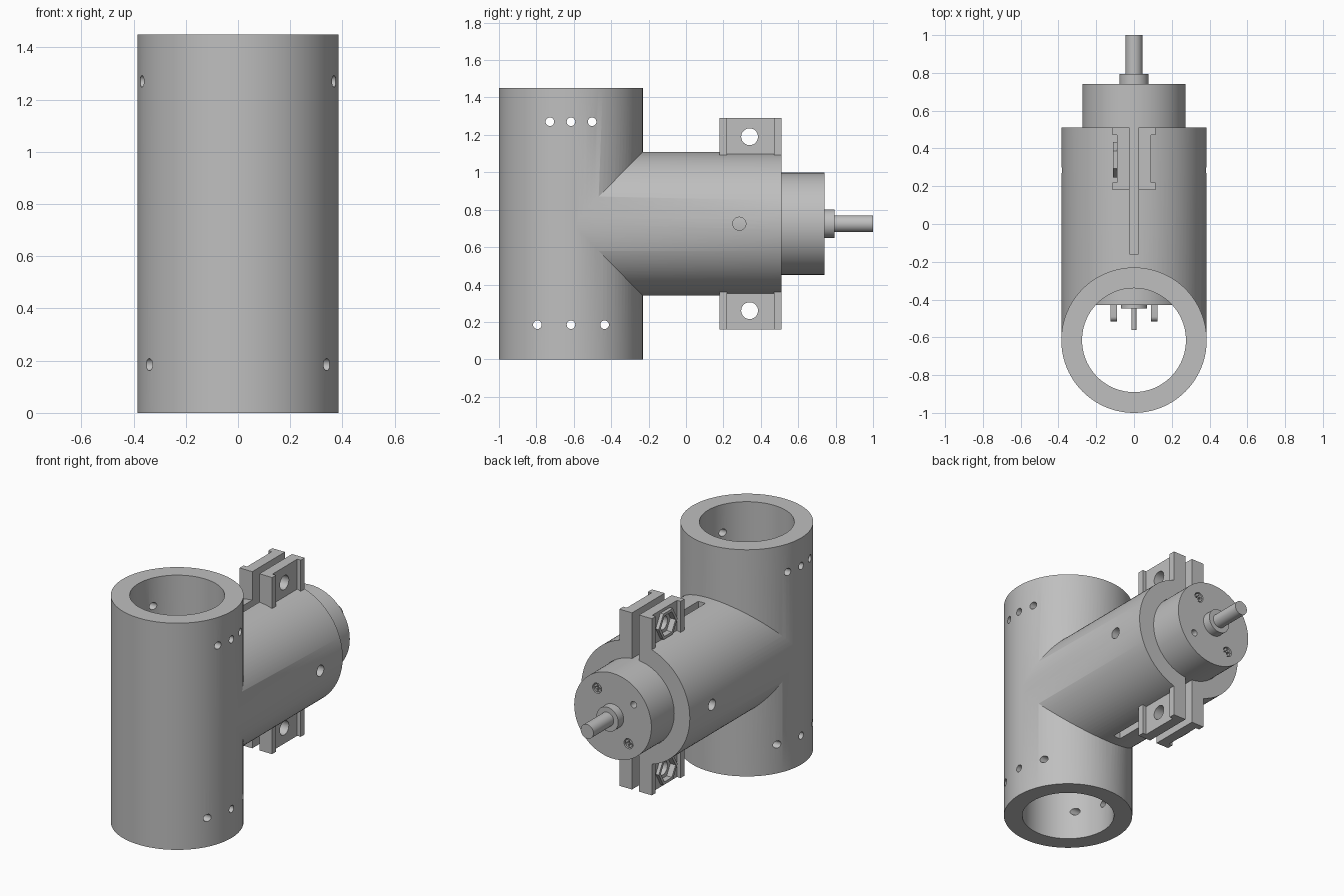
import bpy, math

cube = bpy.data.objects.get("Cube")
if cube:
    bpy.data.objects.remove(cube, do_unlink=True)

MID = 0.725          # height of the motor axis
TUBE_Y = -0.615      # axis of the upright tube
RADIUS = 0.385
BORE = 0.275
CLAMP_Y = 0.34
QUARTER = math.pi / 2

grey = bpy.data.materials.new("plain_grey")
grey.use_nodes = True
grey.diffuse_color = (0.52, 0.52, 0.52, 1)
grey.node_tree.nodes["Principled BSDF"].inputs["Base Color"].default_value = (0.52, 0.52, 0.52, 1)


def cylinder(name, axis, r, start, end, a, b, sides=32):
    """Cylinder from start to end along an axis; a, b are the other two coordinates in order."""
    mid = (start + end) / 2
    loc = {"x": (mid, a, b), "y": (a, mid, b), "z": (a, b, mid)}[axis]
    rot = {"x": (0, QUARTER, 0), "y": (QUARTER, 0, 0), "z": (0, 0, 0)}[axis]
    bpy.ops.mesh.primitive_cylinder_add(vertices=sides, radius=r, depth=end - start,
                                        location=loc, rotation=rot)
    ob = bpy.context.object
    ob.name = name
    bpy.ops.object.transform_apply(location=True, rotation=True, scale=True)
    ob.data.materials.append(grey)
    return ob


def box(name, x, y, z):
    """Box given by its (low, high) range on each axis."""
    ranges = (x, y, z)
    bpy.ops.mesh.primitive_cube_add(size=1, location=[(lo + hi) / 2 for lo, hi in ranges])
    ob = bpy.context.object
    ob.name = name
    ob.scale = [hi - lo for lo, hi in ranges]
    bpy.ops.object.transform_apply(location=True, rotation=True, scale=True)
    ob.data.materials.append(grey)
    return ob


def combine(target, operation, tools):
    for tool in tools:
        bpy.context.view_layer.objects.active = target
        mod = target.modifiers.new("bool", "BOOLEAN")
        mod.operation = operation
        mod.solver = "EXACT"
        mod.object = tool
        bpy.ops.object.modifier_apply(modifier=mod.name)
        bpy.data.objects.remove(tool, do_unlink=True)


def smooth(ob):
    bpy.ops.object.select_all(action="DESELECT")
    ob.select_set(True)
    bpy.context.view_layer.objects.active = ob
    bpy.ops.object.shade_smooth_by_angle(angle=math.radians(30))


# Housing: upright tube, motor tube and the clamp ears
housing = cylinder("tee_housing", "z", RADIUS, 0, 1.45, 0, TUBE_Y, 96)
ears = [(0.09, 0.18, 0.51), (0.115, 0.18, 0.22), (0.115, 0.47, 0.51)]
combine(housing, "UNION",
        [cylinder("motor_tube", "y", RADIUS - 0.001, TUBE_Y, 0.51, 0, MID, 96)]
        + [box("ear", (-w, w), (y0, y1), (0.16, 1.29)) for w, y0, y1 in ears])

# Raised hexagonal nut holders on the right-hand ears
clamp_heights = (0.26, 1.19)
combine(housing, "UNION",
        [cylinder("nut_rim", "x", 0.095, -0.112, -0.06, CLAMP_Y, z, 6) for z in clamp_heights])

# Bores, clamp slot, nut pockets and bolt holes
cutters = [cylinder("upright_bore", "z", BORE, -0.1, 1.6, 0, TUBE_Y, 96),
           cylinder("motor_bore", "y", BORE - 0.001, -0.6, 0.6, 0, MID, 96),
           box("slot", (-0.025, 0.025), (-0.16, 0.6), (0, 1.5)),
           cylinder("set_hole", "x", 0.035, -0.5, 0.5, 0.285, MID)]
for z in clamp_heights:
    cutters.append(cylinder("nut_pocket", "x", 0.075, -0.2, -0.075, CLAMP_Y, z, 6))
    cutters.append(cylinder("clamp_hole", "x", 0.045, -0.2, 0.2, CLAMP_Y, z))
for z, spacing in ((1.27, 0.113), (0.185, 0.18)):
    for step in (-1, 0, 1):
        cutters.append(cylinder("pin_hole", "x", 0.023, -0.5, 0.5, TUBE_Y + step * spacing, z, 20))
combine(housing, "DIFFERENCE", cutters)
smooth(housing)

# Motor can with a ring of four face holes
motor = cylinder("motor_body", "y", BORE - 0.002, -0.43, 0.74, 0, MID, 96)
holes = []
for i in range(4):
    angle = math.radians(53) + i * QUARTER
    x, z = 0.185 * math.cos(angle), MID + 0.185 * math.sin(angle)
    holes.append(cylinder("face_hole", "y", 0.021 if i % 2 else 0.032, 0.69, 0.8, x, z, 24))
    if i % 2 == 0:
        # Cross-headed screw sitting in the larger holes
        screw = cylinder("face_screw", "y", 0.026, 0.68, 0.735, x, z, 24)
        combine(screw, "DIFFERENCE",
                [box("cross", (x - w, x + w), (0.715, 0.8), (z - h, z + h))
                 for w, h in ((0.018, 0.005), (0.005, 0.018))])
        smooth(screw)
combine(motor, "DIFFERENCE", holes)
smooth(motor)

# Shaft, its collar, and the rear bearing and shaft stub
for name, r, start, end in (("front_collar", 0.077, 0.73, 0.795),
                            ("drive_shaft", 0.045, 0.75, 1.0),
                            ("rear_bearing", 0.07, -0.448, -0.42),
                            ("rear_shaft", 0.013, -0.56, -0.44)):
    smooth(cylinder(name, "y", r, start, end, 0, MID, 48))

# Solder terminals with rounded ends and an eyelet
for side, label in ((-1, "right"), (1, "left")):
    lo, hi = sorted((side * 0.09, side * 0.125))
    terminal = box(label + "_terminal", (lo, hi), (-0.49, -0.42), (MID - 0.025, MID + 0.025))
    combine(terminal, "UNION", [cylinder("tip", "x", 0.025, lo, hi, -0.49, MID, 24)])
    combine(terminal, "DIFFERENCE", [cylinder("eyelet", "x", 0.012, -0.2, 0.2, -0.485, MID, 16)])
    smooth(terminal)
